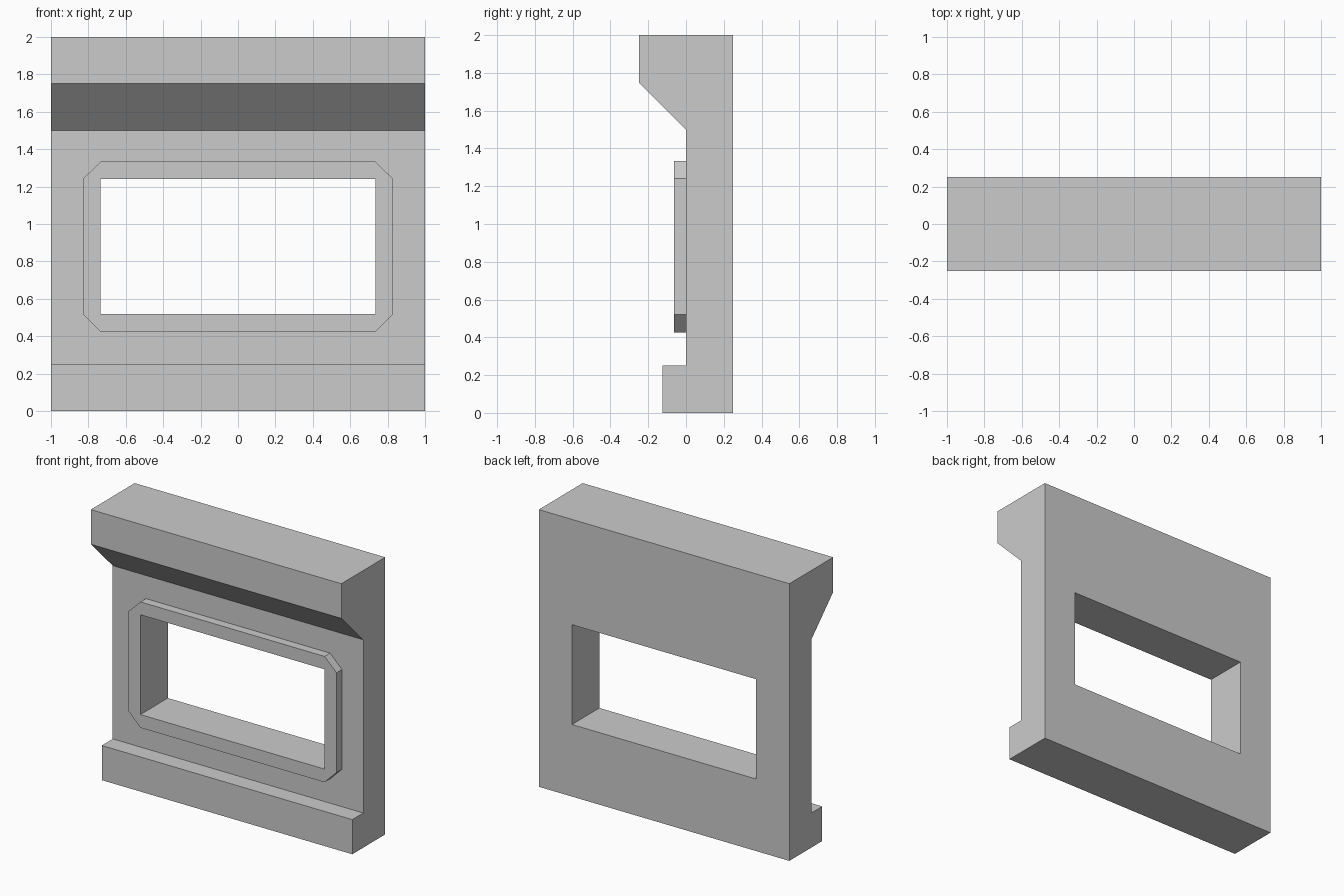
import bpy
import bmesh
from mathutils import Vector

cube = bpy.data.objects.get("Cube")
if cube:
    bpy.data.objects.remove(cube, do_unlink=True)

grey = bpy.data.materials.new("plain grey")
grey.use_nodes = True
COLOUR = (0.6, 0.6, 0.6, 1)
grey.diffuse_color = COLOUR
grey.node_tree.nodes["Principled BSDF"].inputs["Base Color"].default_value = COLOUR


def prism(name, outline, sweep):
    """Extrude a closed flat outline along a vector."""
    bm = bmesh.new()
    face = bm.faces.new([bm.verts.new(p) for p in outline])
    new = bmesh.ops.extrude_face_region(bm, geom=[face])["geom"]
    verts = [v for v in new if isinstance(v, bmesh.types.BMVert)]
    bmesh.ops.translate(bm, verts=verts, vec=Vector(sweep))
    bmesh.ops.recalc_face_normals(bm, faces=bm.faces)
    mesh = bpy.data.meshes.new(name)
    bm.to_mesh(mesh)
    bm.free()
    mesh.materials.append(grey)
    obj = bpy.data.objects.new(name, mesh)
    bpy.context.collection.objects.link(obj)
    return obj


def boolean(target, other, operation):
    mod = target.modifiers.new(operation.title(), 'BOOLEAN')
    mod.operation = operation
    mod.solver = 'EXACT'
    mod.object = other
    bpy.context.view_layer.objects.active = target
    bpy.ops.object.modifier_apply(modifier=mod.name)


# Wall section: base ledge, flat wall, sloped cornice
section = [(0.25, 0), (-0.125, 0), (-0.125, 0.25), (0, 0.25),
           (0, 1.5), (-0.25, 1.75), (-0.25, 2), (0.25, 2)]
wall = prism("wall", [(-1, y, z) for y, z in section], (2, 0, 0))

# Window opening and chamfered surround
IN_X, IN_LOW, IN_HIGH = 0.735, 0.52, 1.24
OUT_X, OUT_LOW, OUT_HIGH = 0.83, 0.425, 1.333
FRONT = -0.0625
right_half = [(IN_X, OUT_LOW), (OUT_X, IN_LOW), (OUT_X, IN_HIGH), (IN_X, OUT_HIGH)]
octagon = right_half + [(-x, z) for x, z in reversed(right_half)]
frame = prism("window_frame", [(x, FRONT, z) for x, z in octagon], (0, -FRONT, 0))

opening = [(-IN_X, IN_LOW), (IN_X, IN_LOW), (IN_X, IN_HIGH), (-IN_X, IN_HIGH)]
cutter = prism("window_cutter", [(x, -0.5, z) for x, z in opening], (0, 1, 0))
cutter.hide_render = True
for part in (wall, frame):
    boolean(part, cutter, 'DIFFERENCE')
bpy.data.objects.remove(cutter, do_unlink=True)
